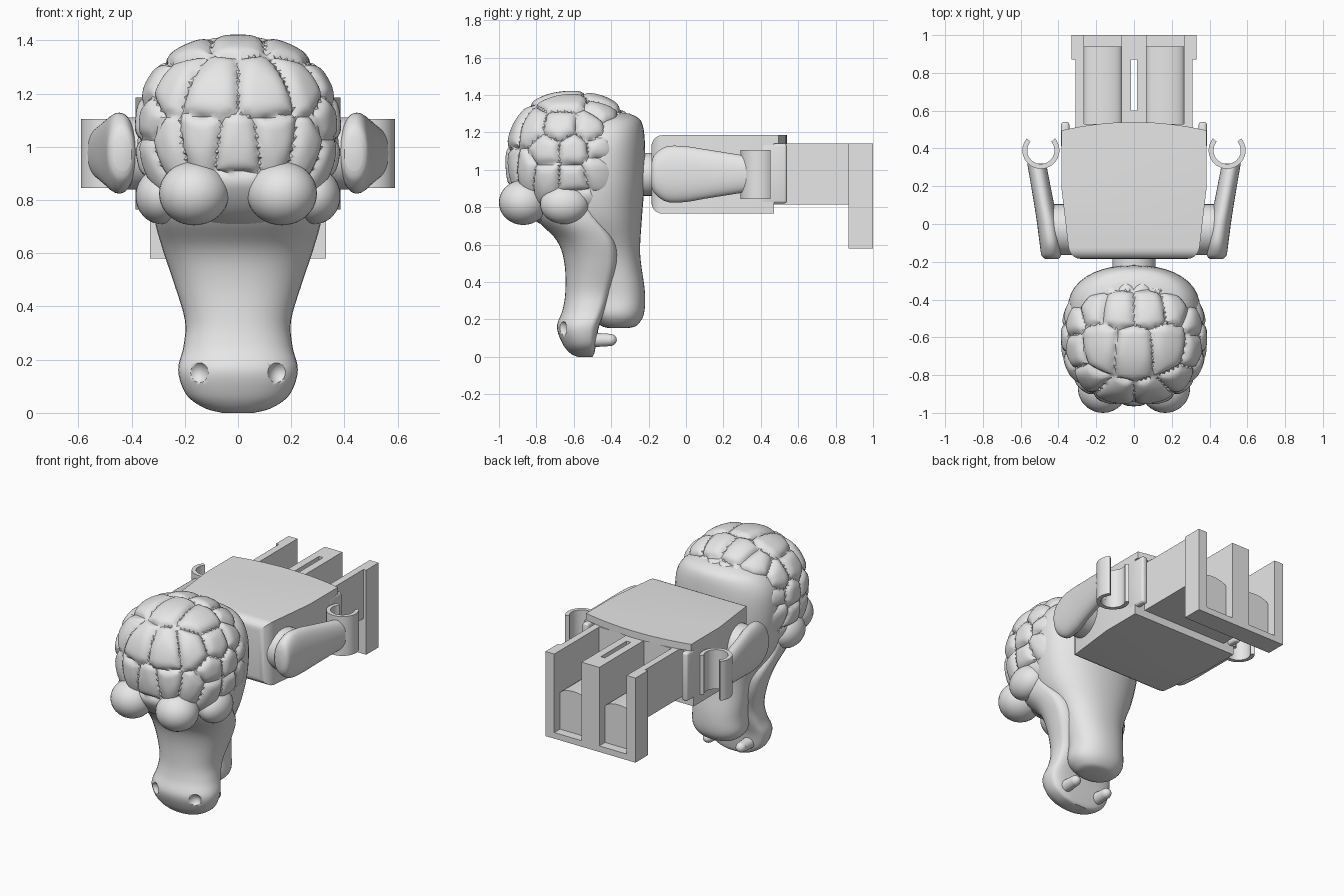
import bpy, bmesh, math
from mathutils import Vector, kdtree

if "Cube" in bpy.data.objects:
    bpy.data.objects.remove(bpy.data.objects["Cube"])

grey = bpy.data.materials.new("plain_grey")
grey.use_nodes = True
grey.diffuse_color = (0.8, 0.8, 0.8, 1)
grey.node_tree.nodes["Principled BSDF"].inputs["Base Color"].default_value = (0.8, 0.8, 0.8, 1)


def finish(name, bm, angle=30):
    bmesh.ops.recalc_face_normals(bm, faces=bm.faces)
    mesh = bpy.data.meshes.new(name)
    bm.to_mesh(mesh)
    bm.free()
    ob = bpy.data.objects.new(name, mesh)
    bpy.context.collection.objects.link(ob)
    mesh.materials.append(grey)
    bpy.ops.object.select_all(action='DESELECT')
    ob.select_set(True)
    bpy.context.view_layer.objects.active = ob
    bpy.ops.object.shade_smooth_by_angle(angle=math.radians(angle))
    return ob


def box(name, x, y, z, bevel=0):
    bm = bmesh.new()
    bmesh.ops.create_cube(bm, size=1)
    for v in bm.verts:
        v.co = [(a + b) / 2 + c * (b - a) for (a, b), c in zip((x, y, z), v.co)]
    if bevel:
        bmesh.ops.bevel(bm, geom=bm.edges[:], offset=bevel, segments=3, affect='EDGES', profile=0.5)
    return finish(name, bm)


def prism(name, outline, z0, z1, bevel=0, rule=lambda e: True):
    bm = bmesh.new()
    face = bm.faces.new([bm.verts.new((x, y, z0)) for x, y in outline])
    top = bmesh.ops.extrude_face_region(bm, geom=[face])["geom"]
    for v in top:
        if isinstance(v, bmesh.types.BMVert):
            v.co.z = z1
    if bevel:
        bmesh.ops.bevel(bm, geom=[e for e in bm.edges if rule(e)], offset=bevel,
                        segments=5, affect='EDGES', profile=0.5)
    return finish(name, bm)


def ball(name, centre, radii):
    bm = bmesh.new()
    bmesh.ops.create_uvsphere(bm, u_segments=32, v_segments=20, radius=1)
    for v in bm.verts:
        v.co = Vector(centre) + Vector(a * b for a, b in zip(v.co, radii))
    return finish(name, bm)


def cylinder(name, start, end, r1, r2=None):
    bm = bmesh.new()
    a, b = Vector(start), Vector(end)
    bmesh.ops.create_cone(bm, cap_ends=True, segments=32, radius1=r1,
                          radius2=r1 if r2 is None else r2, depth=(b - a).length)
    turn = (b - a).to_track_quat('Z', 'Y')
    for v in bm.verts:
        v.co = turn @ v.co + (a + b) / 2
    return finish(name, bm)


def loft(name, sections, place, middle=0.5, back_power=2.2, steps=5, count=40):
    """Sections are (height, front, back, half width, sideways shift)."""
    rows = []
    for i in range(len(sections) - 1):
        p = [sections[min(max(k, 0), len(sections) - 1)] for k in range(i - 1, i + 3)]
        for s in range(steps + (i == len(sections) - 2)):
            t = s / steps
            rows.append([b + 0.5 * t * (c - a + t * (2 * a - 5 * b + 4 * c - d + t * (3 * (b - c) + d - a)))
                         for a, b, c, d in zip(*p)])
    bm = bmesh.new()
    rings = []
    for h, f, b, w, shift in rows:
        centre = f + (b - f) * middle
        ring = []
        for k in range(count):
            ang = math.tau * k / count
            c, s = math.cos(ang), math.sin(ang)
            n = 2 / (back_power if s > 0 else 2.2)
            u = math.copysign(abs(c) ** n, c) * w + shift
            v = centre + math.copysign(abs(s) ** n, s) * (b - centre if s > 0 else centre - f)
            ring.append(bm.verts.new(place(u, v, h)))
        rings.append(ring)
    for r, q in zip(rings, rings[1:]):
        for k in range(count):
            bm.faces.new((r[k], r[k - 1], q[k - 1], q[k]))
    bm.faces.new(rings[0])
    bm.faces.new(rings[-1])
    return finish(name, bm, 40)


upright = lambda u, v, h: (u, v, h)

# Snout with a sharp lip at its back edge
snout = loft("snout", [
    (0.0, -.58, -.50, .06, 0), (.02, -.62, -.49, .13, 0), (.07, -.66, -.48, .195, 0),
    (.16, -.69, -.465, .225, 0), (.25, -.66, -.43, .205, 0), (.35, -.645, -.40, .20, 0),
    (.5, -.65, -.36, .245, 0), (.62, -.69, -.37, .285, 0), (.74, -.80, -.45, .315, 0),
    (.88, -.85, -.52, .31, 0)], upright, middle=0.65, back_power=4)

# Nostril hollows
for side in (-1, 1):
    cutter = ball("nostril_cutter", (side * .155, -.69, .15), (.045, .06, .05))
    cutter.hide_render = True
    mod = snout.modifiers.new("nostril", 'BOOLEAN')
    mod.operation, mod.object, mod.solver = 'DIFFERENCE', cutter, 'EXACT'
    bpy.context.view_layer.objects.active = snout
    bpy.ops.object.modifier_apply(modifier=mod.name)
    bpy.data.objects.remove(cutter)

# Smooth back of the head running down into the lower jaw
loft("lower_jaw", [
    (.155, -.42, -.30, .08, 0), (.17, -.46, -.26, .13, 0), (.23, -.50, -.225, .175, 0),
    (.35, -.50, -.22, .175, 0), (.55, -.55, -.245, .21, 0), (.75, -.68, -.235, .305, 0),
    (.95, -.68, -.22, .345, 0), (1.15, -.66, -.22, .34, 0), (1.26, -.60, -.24, .27, 0),
    (1.3, -.5, -.3, .15, 0)], upright)

# Scaly crown: pillow cells grown around seed points
half = [(.2, -.66, 1.38), (.08, -.42, 1.36), (.22, -.42, 1.3), (.11, -.9, 1.2), (.24, -.82, 1.22),
        (.32, -.68, 1.24), (.32, -.5, 1.22), (.05, -.27, 1.27), (.14, -.28, 1.26), (.22, -.31, 1.24),
        (.29, -.36, 1.22), (.35, -.76, 1.1), (.37, -.6, 1.1), (.35, -.45, 1.12), (.15, -.93, 1.02),
        (.26, -.86, 1.0), (.34, -.75, .96), (.37, -.61, .95), (.35, -.47, 1.0), (.33, -.6, .8)]
seeds = [(0, -.68, 1.42), (0, -.95, 1.0), (0, -.9, .8)] + half + [(-x, y, z) for x, y, z in half]
middle, size = Vector((0, -.6, 1.05)), Vector((.388, .365, .372))
unit = lambda p: Vector((a - m) / s for a, m, s in zip(p, middle, size)).normalized()
tree = kdtree.KDTree(len(seeds))
for i, p in enumerate(seeds):
    tree.insert(unit(p), i)
tree.balance()
bm = bmesh.new()
bmesh.ops.create_icosphere(bm, subdivisions=6, radius=1)
for v in bm.verts:
    d = v.co.normalized()
    near, far = tree.find_n(d, 2)
    edge = min((far[2] - near[2]) / 0.28, 1)
    bump = 0.91 + 0.09 * math.sqrt(1 - (1 - edge) ** 2)
    box_norm = sum(abs(c) ** 2.3 for c in d) ** (-1 / 2.3)
    v.co = middle + Vector(c * s for c, s in zip(d * box_norm * bump, size))
finish("scaly_crown", bm, 35)

for side, tag in ((1, "left"), (-1, "right")):
    flip = lambda a, b: tuple(sorted((side * a, side * b)))
    # Face lumps and teeth
    ball(tag + "_eye_lump", (side * .165, -.87, .825), (.132, .13, .12))
    ball(tag + "_cheek_scale", (side * .29, -.65, .815), (.095, .13, .105))
    cylinder(tag + "_tooth", (side * .12, -.52, .09), (side * .12, -.41, .09), .04, .033)
    ball(tag + "_tooth_tip", (side * .12, -.41, .09), (.033, .04, .033))

    # Arm, shoulder and open clip hand
    loft(tag + "_arm", [
        (-.185, .91, 1.04, .035, .435), (-.165, .87, 1.085, .052, .438), (-.1, .828, 1.125, .058, .442),
        (0, .828, 1.125, .058, .455), (.1, .845, 1.11, .053, .475), (.32, .88, 1.075, .05, .515)],
        lambda u, v, h: (side * u, h, v))
    cylinder(tag + "_shoulder", (side * .32, -.03, .975), (side * .425, -.03, .975), .135)
    arc = [math.radians(140 + 260 * k / 28) for k in range(29)]
    rim = [(r * math.cos(a) + side * .493, r * math.sin(a) + .39)
           for r, turns in ((.098, arc), (.072, arc[::-1])) for a in turns]
    prism(tag + "_hand", rim, .845, 1.105)
    box(tag + "_hip_tab", flip(.342, .386), (.4, .54), (.82, 1.14), .015)

    # Leg: side walls, rounded channel floor and foot
    box(tag + "_leg_outer_wall", flip(.265, .31), (.42, .9), (.815, 1.14))
    box(tag + "_leg_inner_wall", flip(.015, .065), (.42, .9), (.815, 1.14))
    box(tag + "_leg_floor", flip(.04, .29), (.42, .94), (.815, .86))
    bulge = cylinder(tag + "_leg_bulge", (side * .165, .5, 0), (side * .165, .94, 0), .1)
    bulge.scale.z, bulge.location.z = .4, .855
    box(tag + "_foot_outer_wall", flip(.265, .33), (.87, 1), (.58, 1.14))
    box(tag + "_foot_panel", flip(.05, .28), (.87, .94), (.58, .86))

# Shared foot and hip parts
box("foot_middle_wall", (-.065, .065), (.87, 1), (.58, 1.14))
box("foot_ledge", (-.3, .3), (.87, 1), (.58, .62))
box("leg_joiner", (-.06, .06), (.42, .6), (.815, 1.14))
box("hips", (-.31, .31), (.42, .53), (.815, 1.14))

# Torso, its curved rear plate and the neck
outline = [(-.34, -.185), (.34, -.185), (.385, .2), (.385, .47), (-.385, .47), (-.385, .2)]
prism("torso", outline, .765, 1.185, .06, lambda e: any(v.co.y < -.1 for v in e.verts)
      and (all(v.co.y < -.1 for v in e.verts)))
curve = [(.385 - .77 * k / 16, .54 - .045 * (k / 8 - 1) ** 2) for k in range(17)]
prism("torso_rear_plate", [(-.385, .45), (.385, .45)] + curve, 1.14, 1.185)
cylinder("neck", (0, -.3, .975), (0, -.17, .975), .115)
